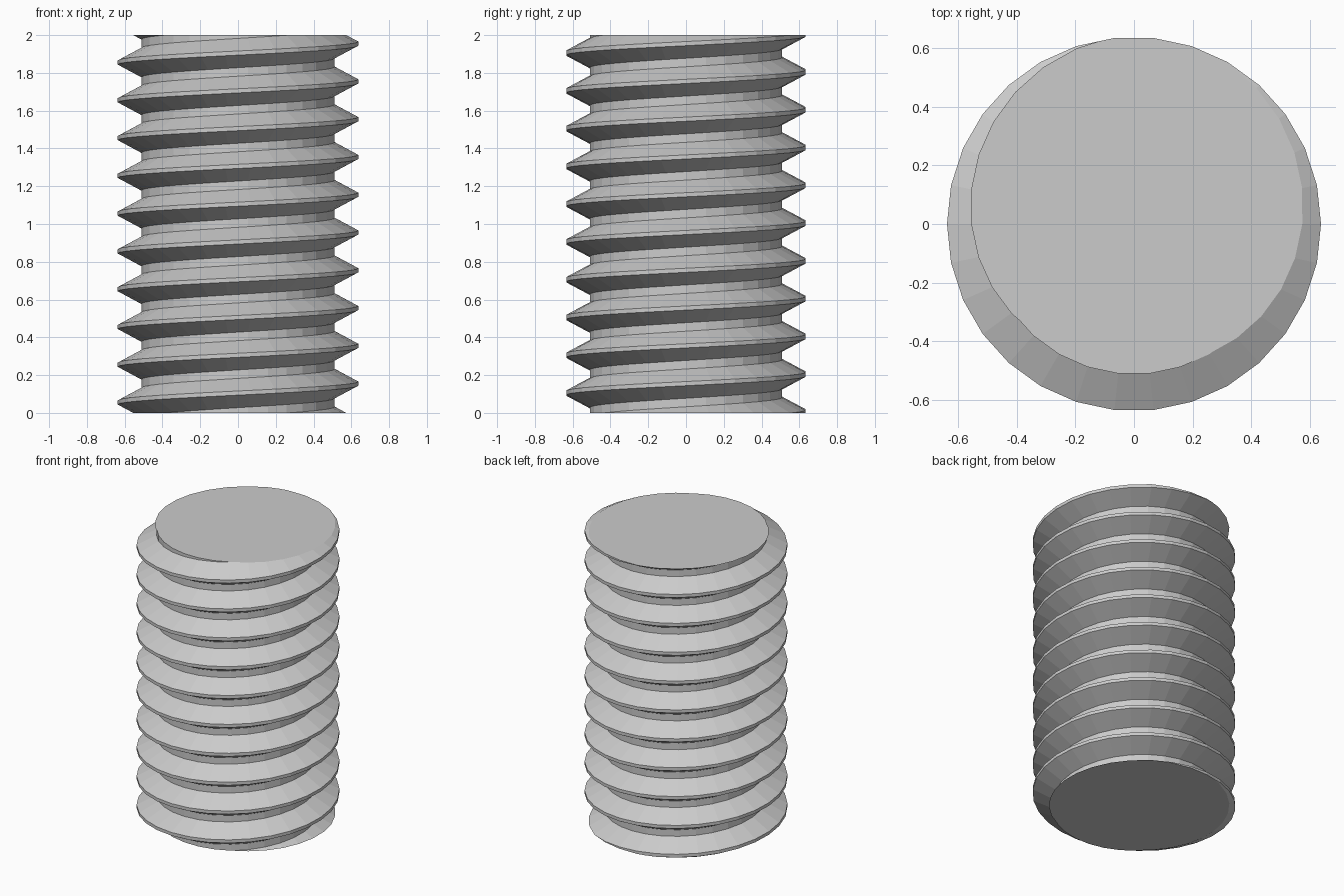
import bpy
import bmesh
import math

if "Cube" in bpy.data.objects:
    bpy.data.objects.remove(bpy.data.objects["Cube"], do_unlink=True)

SIDES, PITCH, HEIGHT = 30, 0.2, 2.0
CREST_R, ROOT_R = 0.637, 0.512
CREST_HALF, ROOT_HALF = 0.011, 0.0225   # half widths of the thread flats
CREST_Z = 0.155                         # crest height on the +x side

# Plain grey metal
steel = bpy.data.materials.new("grey steel")
steel.use_nodes = True
steel.diffuse_color = (0.6, 0.6, 0.6, 1)
steel.node_tree.nodes["Principled BSDF"].inputs["Base Color"].default_value = (0.6, 0.6, 0.6, 1)

# One turn of the thread profile: radius and height from the crest centre
profile = [
    (CREST_R, -CREST_HALF),
    (CREST_R, CREST_HALF),
    (ROOT_R, PITCH / 2 - ROOT_HALF),
    (ROOT_R, PITCH / 2 + ROOT_HALF),
]
turns = range(-3, int(HEIGHT / PITCH) + 3)

# Columns of profile points, each rising a little along the helix
bm = bmesh.new()
columns = []
for k in range(SIDES):
    a = math.tau * k / SIDES
    rise = CREST_Z + PITCH * k / SIDES
    columns.append([
        bm.verts.new((r * math.cos(a), r * math.sin(a), rise + PITCH * t + dz))
        for t in turns for r, dz in profile
    ])

# Skin neighbouring columns; the last joins the first one pitch higher
for k in range(SIDES):
    here, there = columns[k], columns[(k + 1) % SIDES]
    if k == SIDES - 1:
        there = there[len(profile):]
    for j in range(len(there) - 1):
        bm.faces.new((here[j], there[j], there[j + 1], here[j + 1]))

# Cut both ends square and cap them
for z, direction in ((0, -1), (HEIGHT, 1)):
    cut = bmesh.ops.bisect_plane(
        bm, geom=bm.verts[:] + bm.edges[:] + bm.faces[:], dist=1e-6,
        plane_co=(0, 0, z), plane_no=(0, 0, direction), clear_outer=True)
    rim = [e for e in cut["geom_cut"] if isinstance(e, bmesh.types.BMEdge)]
    bmesh.ops.edgenet_fill(bm, edges=rim)
bmesh.ops.recalc_face_normals(bm, faces=bm.faces[:])

mesh = bpy.data.meshes.new("threaded_rod")
bm.to_mesh(mesh)
bm.free()
mesh.materials.append(steel)
rod = bpy.data.objects.new("threaded_rod", mesh)
bpy.context.collection.objects.link(rod)
